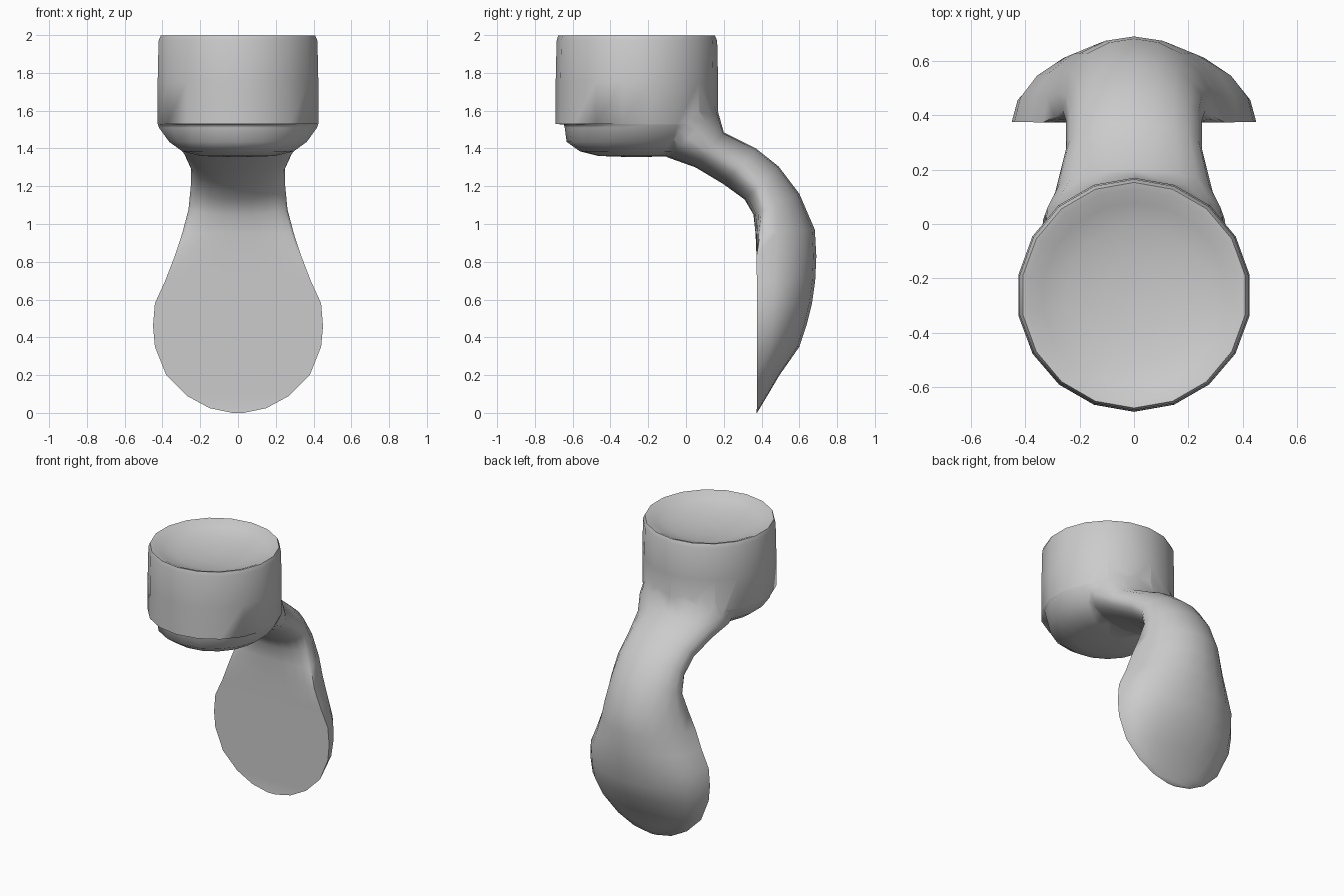
import bpy, bmesh, math
from math import sin, cos, pi

if "Cube" in bpy.data.objects:
    bpy.data.objects.remove(bpy.data.objects["Cube"])


def loft(name, rings):
    """Skin a list of equal closed rings and cap both ends."""
    bm = bmesh.new()
    rows = [[bm.verts.new(p) for p in ring] for ring in rings]
    n = len(rows[0])
    for a, b in zip(rows, rows[1:]):
        for i in range(n):
            j = (i + 1) % n
            bm.faces.new((a[i], a[j], b[j], b[i]))
    bm.faces.new(rows[0])
    bm.faces.new(rows[-1])
    bmesh.ops.recalc_face_normals(bm, faces=bm.faces)
    mesh = bpy.data.meshes.new(name)
    bm.to_mesh(mesh)
    bm.free()
    obj = bpy.data.objects.new(name, mesh)
    bpy.context.collection.objects.link(obj)
    return obj


# Cup: tapered base, straight wall, soft rim and very shallow dished top.
# Columns: radius, height, extra setback at the front
CUP = [(.05, 1.355, 0), (.2, 1.36, 0), (.3, 1.385, 0), (.37, 1.435, 0),
       (.425, 1.51, .045), (.43, 1.526, .045), (.432, 1.53, .003),
       (.432, 1.75, .004), (.427, 1.97, .004), (.415, 1.998, 0),
       (.39, 1.992, 0), (.34, 1.968, 0), (.25, 1.94, 0), (.12, 1.925, 0),
       (.03, 1.92, 0)]


def cup_ring(r, z, setback, sides=18):
    pts = []
    for i in range(sides):
        a = 2 * pi * i / sides + pi / 2
        rr = r - setback * min(1, max(0, -sin(a) - .3) * 2)
        pts.append((rr * cos(a), -.262 + rr * sin(a), z))
    return pts


cup = loft("cup_with_handle", [cup_ring(*c) for c in CUP])

# Handle: flat front, rounded back, bending forward into the cup.
# Columns: front y, front z, back y, back z, half width, front roundness
HANDLE = [(.372, 0, .376, 0, .03, 0), (.375, .025, .391, .025, .15, 0),
          (.375, .09, .43, .09, .27, 0), (.375, .2, .495, .2, .38, 0),
          (.375, .35, .60, .35, .44, 0), (.375, .46, .637, .46, .45, 0),
          (.375, .58, .667, .58, .44, 0), (.375, .7, .684, .7, .385, 0),
          (.373, .83, .69, .83, .335, 0), (.368, .95, .682, .97, .295, .08),
          (.357, 1.05, .60, 1.16, .262, .25), (.31, 1.13, .49, 1.305, .25, .4),
          (.2, 1.21, .37, 1.40, .25, .45), (.05, 1.30, .20, 1.485, .29, .45),
          (-.09, 1.35, .168, 1.6, .335, .4), (-.2, 1.40, .13, 1.72, .34, .4)]


def handle_ring(fy, fz, by, bz, w, e):
    pts = []
    for i in range(20):
        a = 2 * pi * i / 20
        t = e + (1 - e if sin(a) > 0 else e) * sin(a)
        pts.append((w * cos(a), fy + (by - fy) * t, fz + (bz - fz) * t))
    return pts


handle = loft("handle", [handle_ring(*h) for h in HANDLE])

# Fuse the handle into the cup
mod = cup.modifiers.new("fuse", 'BOOLEAN')
mod.operation = 'UNION'
mod.solver = 'EXACT'
mod.object = handle
bpy.ops.object.select_all(action='DESELECT')
cup.select_set(True)
bpy.context.view_layer.objects.active = cup
bpy.ops.object.modifier_apply(modifier=mod.name)
bpy.data.objects.remove(handle)
bpy.ops.object.shade_smooth_by_angle(angle=math.radians(75))
